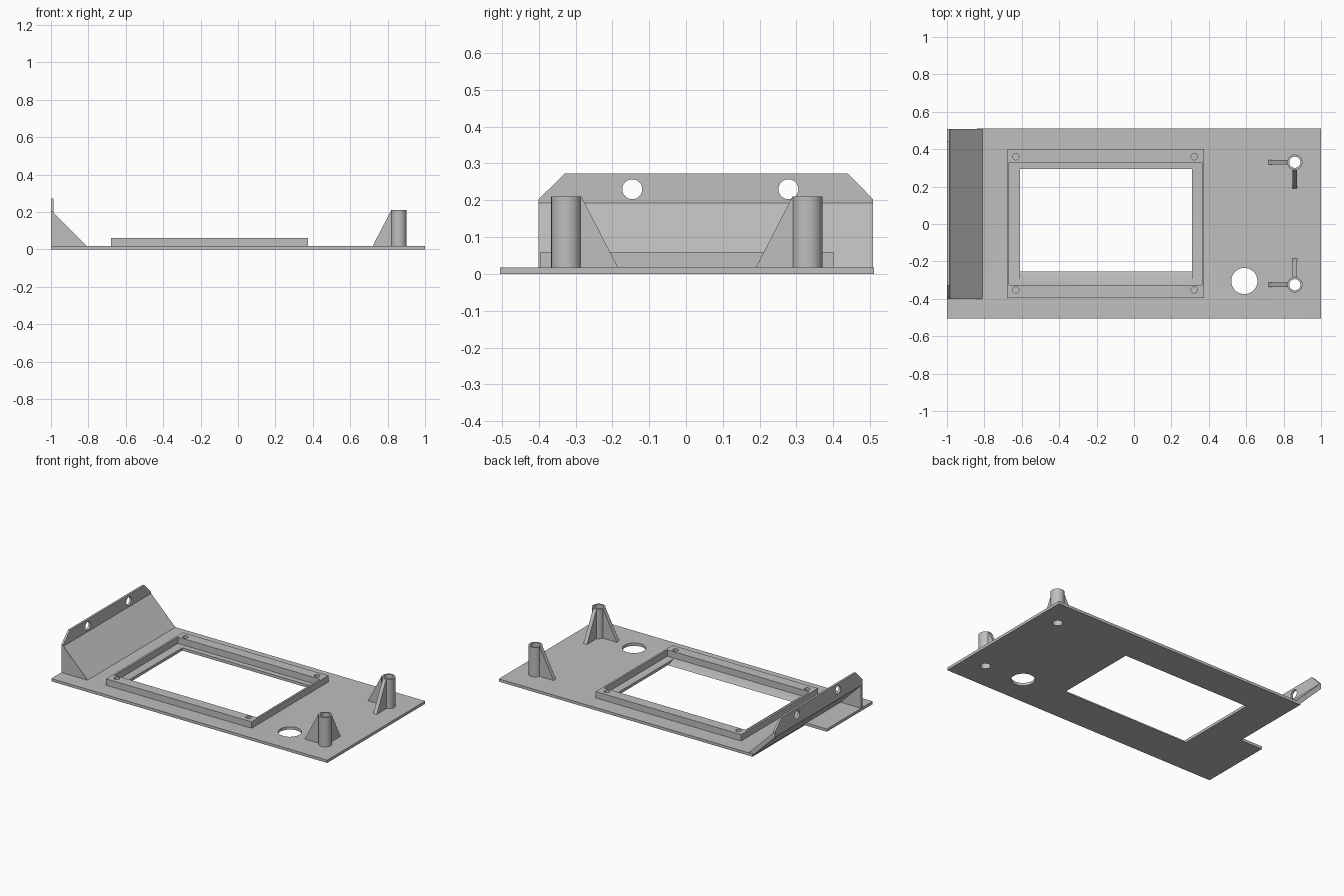
import bpy, bmesh, math
from mathutils import Vector

if "Cube" in bpy.data.objects:
    bpy.data.objects.remove(bpy.data.objects["Cube"])

grey = bpy.data.materials.new("mid_grey")
grey.diffuse_color = (0.52, 0.52, 0.52, 1)
grey.use_nodes = True
grey.node_tree.nodes["Principled BSDF"].inputs["Base Color"].default_value = grey.diffuse_color


def prism(name, points, axis, lo, hi):
    """Extrude a 2D outline along an axis (other two axes in xyz order)."""
    bm = bmesh.new()

    def place(p, d):
        c = list(p)
        c.insert("xyz".index(axis), d)
        return Vector(c)
    a = [bm.verts.new(place(p, lo)) for p in points]
    b = [bm.verts.new(place(p, hi)) for p in points]
    bm.faces.new(a)
    bm.faces.new(b)
    for i in range(len(a)):
        j = (i + 1) % len(a)
        bm.faces.new((a[i], a[j], b[j], b[i]))
    bmesh.ops.recalc_face_normals(bm, faces=bm.faces)
    me = bpy.data.meshes.new(name)
    bm.to_mesh(me)
    bm.free()
    me.materials.append(grey)
    ob = bpy.data.objects.new(name, me)
    bpy.context.collection.objects.link(ob)
    return ob


def rect(x0, x1, y0, y1):
    return [(x0, y0), (x1, y0), (x1, y1), (x0, y1)]


def circle(x, y, r, n=32):
    return [(x + r * math.cos(2 * math.pi * i / n),
             y + r * math.sin(2 * math.pi * i / n)) for i in range(n)]


def cut(ob, cutters):
    """Subtract the cutters and remove them."""
    bpy.context.view_layer.objects.active = ob
    for c in cutters:
        c.hide_render = True
        m = ob.modifiers.new("cut", "BOOLEAN")
        m.operation, m.solver, m.object = "DIFFERENCE", "EXACT", c
        bpy.ops.object.modifier_apply(modifier=m.name)
        bpy.data.objects.remove(c)


def smooth(ob):
    bpy.ops.object.select_all(action="DESELECT")
    ob.select_set(True)
    bpy.context.view_layer.objects.active = ob
    bpy.ops.object.shade_smooth_by_angle(angle=math.radians(30))


T = 0.018                      # plate thickness
POSTS = [(0.86, 0.33, -1), (0.86, -0.325, 1)]

# Base plate with screen window, round hole, post holes and corner notch
plate = prism("base_plate", rect(-1, 1, -0.505, 0.51), "z", 0, T)
slope = (0.325 - 0.255) / T    # lower window edge is bevelled
window = prism("window_cutter",
               [(0.295, -0.05), (0.295, 0.1), (-0.255 - slope * 0.0185, 0.1),
                (-0.255 - slope * 0.0185, 0.0185), (-0.255, 0), (-0.255, -0.05)],
               "x", -0.61, 0.31)
cut(plate, [window,
            prism("notch", rect(-1.1, -0.84, -0.03, 0.6), "z", -0.1, 0.1),
            prism("round_hole", circle(0.59, -0.305, 0.07, 48), "z", -0.1, 0.1)]
    + [prism("post_hole", circle(x, y, 0.03), "z", -0.1, 0.1) for x, y, s in POSTS])
smooth(plate)

# Raised screen frame with blind screw holes
frame = prism("screen_frame", rect(-0.68, 0.375, -0.395, 0.4), "z", T - 0.004, 0.06)
cut(frame, [prism("opening", rect(-0.667, 0.363, -0.325, 0.33), "z", -0.1, 0.2)]
    + [prism("screw_hole", circle(x, y, 0.017, 24), "z", 0.02, 0.1)
       for x in (-0.632, 0.322) for y in (-0.352, 0.36)])
smooth(frame)

# Hollow posts, each with two triangular ribs
for x, y, s in POSTS:
    post = prism("post", circle(x, y, 0.041), "z", T - 0.004, 0.21)
    cut(post, [prism("bore", circle(x, y, 0.03), "z", -0.1, 0.4)])
    smooth(post)
    prism("side_rib", [(0.72, T), (0.828, T), (0.828, 0.21), (0.82, 0.21)],
          "y", y - 0.0125, y + 0.0125)
    prism("inner_rib", [(y + s * 0.14, T), (y + s * 0.033, T),
                        (y + s * 0.033, 0.21), (y + s * 0.041, 0.21)],
          "x", x - 0.0125, x + 0.0125)

# Sloped panel, open underneath
prism("sloped_panel", [(-0.81, T), (-0.985, 0.193), (-1, 0.193), (-1, 0.168),
                       (-0.836, 0.003), (-0.81, 0.003)], "y", -0.398, 0.508)

# Triangular end gusset
prism("end_gusset", [(-0.812, T), (-0.988, 0.193), (-1, 0.193), (-1, T)],
      "y", -0.4, -0.385)

# Upright mounting flange with clipped corners and two holes
flange = prism("mounting_flange",
               [(-0.4, 0.187), (0.508, 0.187), (0.508, 0.203), (0.44, 0.272),
                (-0.33, 0.272), (-0.4, 0.203)], "x", -1, -0.986)
cut(flange, [prism("flange_hole", circle(y, 0.23, 0.027), "x", -1.1, -0.9)
             for y in (-0.146, 0.278)])
smooth(flange)
